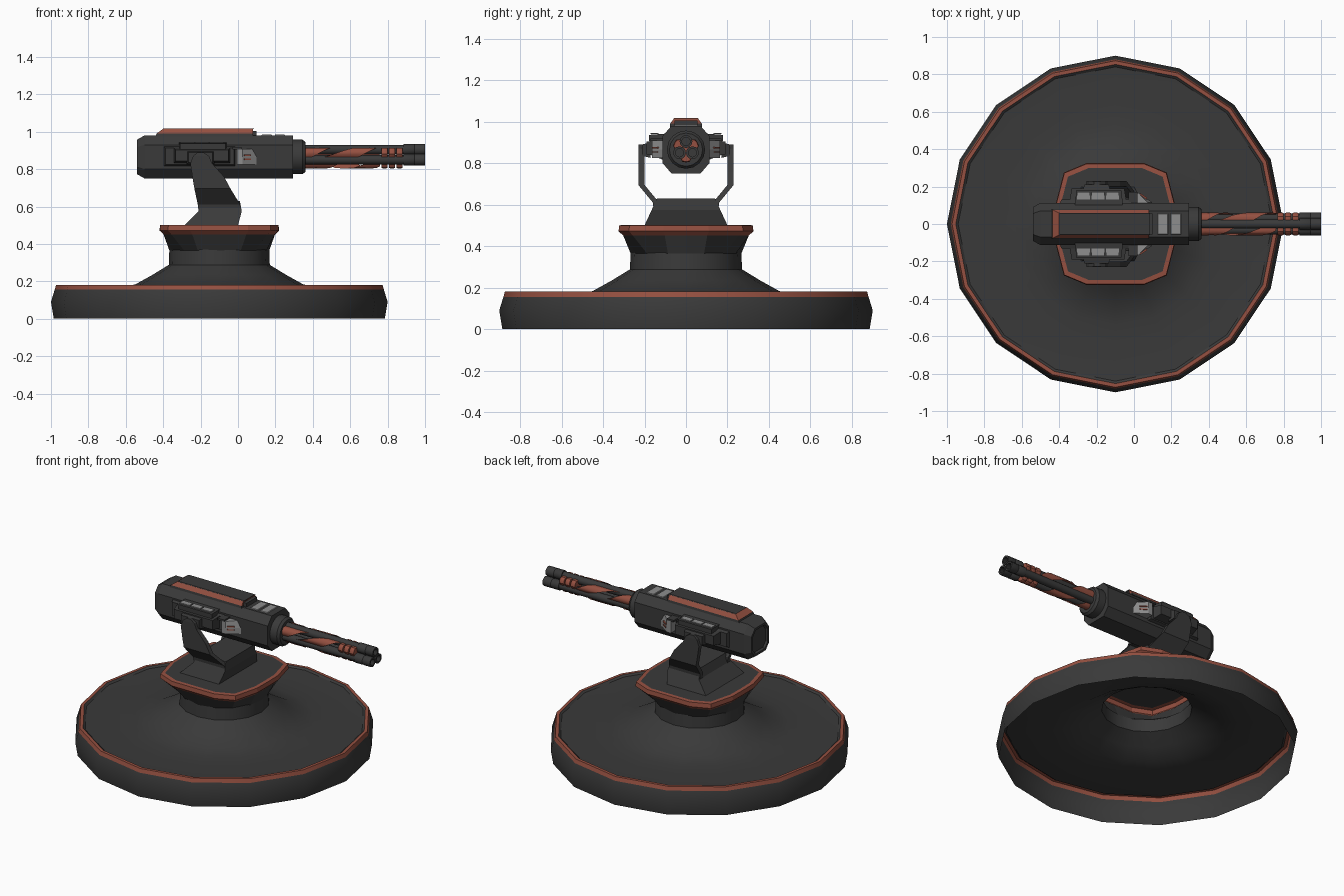
import bpy, bmesh, math
from math import sin, cos, pi, radians

if "Cube" in bpy.data.objects:
    bpy.data.objects.remove(bpy.data.objects["Cube"])


def material(name, rgb):
    m = bpy.data.materials.new(name)
    m.diffuse_color = (*rgb, 1)
    m.use_nodes = True
    m.node_tree.nodes["Principled BSDF"].inputs["Base Color"].default_value = m.diffuse_color
    return m


DARK = material("dark_metal", (0.042, 0.042, 0.042))
RUST = material("rust_red", (0.30, 0.08, 0.052))
GREY = material("light_grey", (0.27, 0.27, 0.27))
BLACK = material("black_metal", (0.027, 0.027, 0.027))


def loft(name, rings, mats=(DARK,), band=None, cap=(True, True), closed=True, smooth=None):
    """Skin a list of rings; band gives a material slot per strip."""
    bm = bmesh.new()
    vs = [[bm.verts.new(p) for p in r] for r in rings]
    n = len(rings[0])
    for i in range(len(vs) - 1):
        for j in range(n if closed else n - 1):
            k = (j + 1) % n
            f = bm.faces.new((vs[i][j], vs[i][k], vs[i + 1][k], vs[i + 1][j]))
            f.material_index = band[i] if band else 0
    if cap[0]:
        bm.faces.new(vs[0][::-1])
    if cap[1]:
        bm.faces.new(vs[-1])
    bmesh.ops.recalc_face_normals(bm, faces=bm.faces)
    me = bpy.data.meshes.new(name)
    bm.to_mesh(me)
    bm.free()
    for m in mats:
        me.materials.append(m)
    ob = bpy.data.objects.new(name, me)
    bpy.context.collection.objects.link(ob)
    if smooth:
        bpy.ops.object.select_all(action='DESELECT')
        ob.select_set(True)
        bpy.context.view_layer.objects.active = ob
        bpy.ops.object.shade_smooth_by_angle(angle=radians(smooth))
    return ob


def box(name, x, y, z, mat=DARK, inset=0.0):
    """Box from extents, optionally with the outer y face tapered."""
    def ring(yy, i):
        return [(x[0] + i, yy, z[0] + i), (x[1] - i, yy, z[0] + i),
                (x[1] - i, yy, z[1] - i), (x[0] + i, yy, z[1] - i)]
    return loft(name, [ring(y[0], 0), ring(y[1], inset)], (mat,))


def disc(r, z, n=16, cx=-0.1):
    return [(cx + r * cos(2 * pi * i / n), r * sin(2 * pi * i / n), z) for i in range(n)]


def tube_ring(x, r, cy=0.0, cz=0.865, n=12):
    return [(x, cy + r * cos(2 * pi * i / n), cz + r * sin(2 * pi * i / n)) for i in range(n)]


# Base dish: an open shell with a rust rim, sloping up into the neck
profile = [(.885, 0), (.9, .09), (.88, .155), (.873, .18), (.853, .18), (.84, .17),
           (.66, .163), (.54, .168), (.45, .183), (.36, .233), (.27, .288), (.267, .37)]
loft("base_dish", [disc(r, z) for r, z in profile], (DARK, RUST),
     [0, 0, 1, 1] + [0] * 7, cap=(False, False), smooth=30)

# Flared collar: round neck blending to a soft square with a rust edge
quarter = [(.32, 0), (.318, .11), (.275, .275), (.155, .325)]
half = quarter + [(0, .325)] + [(-x, y) for x, y in quarter[:0:-1]]
square = half + [(-x, -y) for x, y in half]


def soft_square(s, z):
    return [(-0.1 + x * s, y * s, z) for x, y in square]


neck_top = [(-0.1 + .267 * x / math.hypot(x, y), .267 * y / math.hypot(x, y), .365) for x, y in square]
loft("neck_collar", [neck_top, soft_square(.93, .45), soft_square(1, .472),
                     soft_square(.99, .5), soft_square(.92, .502)],
     (DARK, RUST), [0, 1, 1, 1], cap=(False, True))


# Pedestal under the fork
def rect(x0, x1, y, z):
    return [(x0, -y, z), (x1, -y, z), (x1, y, z), (x0, y, z)]


loft("pedestal", [rect(-.285, 0, .2, .5), rect(-.21, .02, .165, .575), rect(-.19, .01, .14, .63)])

# Gun body: long octagonal housing with chamfered, recessed back
octagon = [(.113, .065), (.07, .115), (-.07, .115), (-.113, .065)]
octagon += [(-y, -z) for y, z in octagon]


def oct_ring(x, s):
    return [(x, y * s, .865 + z * s) for y, z in octagon]


loft("gun_body", [oct_ring(-.528, .62), oct_ring(-.54, .68), oct_ring(-.54, .8), oct_ring(-.5, 1),
                  oct_ring(.295, 1), oct_ring(.295, .8)])
loft("barrel_collar", [tube_ring(.29, .092, n=16), tube_ring(.345, .092, n=16),
                       tube_ring(.36, .08, n=16)], smooth=30)

# Top cover: dark cap with rust sloping sides and back
loft("top_cover", [rect(-.44, .08, .078, .975), rect(-.435, .08, .076, .99), rect(-.4, .08, .058, 1.016)],
     (DARK, RUST), [0, 1])
loft("top_cover_cap", [rect(-.4, .085, .06, 1.014), rect(-.39, .085, .055, 1.018)])
box("cover_front_block", (.075, .1), (-.055, .055), (.975, 1.005))
for i, x in enumerate((.125, .195)):
    loft(f"roof_window_{i}", [rect(x, x + .058, .057, .979), rect(x + .004, x + .054, .053, .984)], (GREY,))

# Fork arms: rows of (z, x back, x front, y middle)
rows = [(.57, -.21, .012, .14), (.61, -.215, .012, .145), (.695, -.233, -.04, .215),
        (.76, -.244, -.075, .215), (.83, -.255, -.138, .215), (.87, -.24, -.155, .215),
        (.89, -.215, -.185, .213)]
for s, side in ((-1, "front"), (1, "rear")):
    loft(f"fork_arm_{side}", [[(a, s * (y - .015), z), (b, s * (y - .015), z),
                               (b, s * (y + .015), z), (a, s * (y + .015), z)] for z, a, b, y in rows])
    # Side pod: backing plate, box, raised ledge and pivot block
    box(f"pod_plate_{side}", (-.4, -.01), (s * .1, s * .132), (.812, .925), inset=.012)
    box(f"pod_box_{side}", (-.345, -.04), (s * .12, s * .19), (.83, .915), inset=.012)
    box(f"pod_ledge_{side}", (-.315, -.06), (s * .1, s * .178), (.9, .942), inset=.006)
    box(f"pivot_block_{side}", (-.275, -.125), (s * .17, s * .212), (.825, .9), inset=.01)
    for i in range(3):
        x = -.305 + i * .078
        box(f"pod_window_{side}_{i}", (x, x + .07), (s * .132, s * .17), (.94, .946), GREY)

    # Slanted grey vent at the front of the pod, with a rust slit
    def vent(z, x1):
        return [(-.005, s * .1, z), (-.005, s * .165, z), (.025, s * .165, z), (x1, s * .114, z)]
    loft(f"pod_vent_{side}", [vent(.825, .1), vent(.865, .1), vent(.908, .075)], (GREY,))
    for i in range(2):
        z = .85 + i * .02
        loft(f"vent_slit_{side}_{i}",
             [[(.032, s * .157, h), (.034, s * .165, h), (.07, s * .14, h), (.068, s * .13, h)]
              for h in (z, z + .007)], (RUST,))
    box(f"vent_frame_{side}", (-.03, .02), (s * .1, s * .17), (.906, .918))

# Three barrels with thicker muzzles
for i in range(3):
    a = pi / 2 + i * 2 * pi / 3
    c = (.036 * cos(a), .868 + .036 * sin(a))
    path = [(.34, .025), (.885, .025), (.885, .031), (.94, .031), (.943, .029), (.947, .031),
            (1, .031), (1, .02), (.96, .02)]
    loft(f"barrel_{i}", [tube_ring(x, r, *c) for x, r in path], (DARK, BLACK),
         [0] * 7 + [1], smooth=35)


# Rust wrap hugging the barrels
def hull_point(x, a, grow=0.0):
    d = (a - pi / 6) % (2 * pi / 3) - pi / 3   # offset from the middle of the flat side
    r = min(.046 / cos(d), .064) + grow
    return (x, r * cos(a), .868 + r * sin(a))


for i in range(3):
    strip = []
    for k in range(21):
        t = k / 20
        mid = radians(268 + 120 * i - 160 * t)
        w = radians(104 - 66 * t)
        strip.append([hull_point(.36 + .4 * t, mid + w * (j / 8 - .5)) for j in range(9)])
    loft(f"barrel_wrap_{i}", strip, (RUST,), cap=(False, False), closed=False, smooth=40)

for i, x in enumerate((.767, .808, .848)):
    rings = [[hull_point(u, 2 * pi * j / 30, g) for j in range(30)]
             for u, g in ((x, -.003), (x + .006, 0), (x + .026, 0), (x + .032, -.003))]
    loft(f"barrel_band_{i}", rings, (RUST,), smooth=35)
